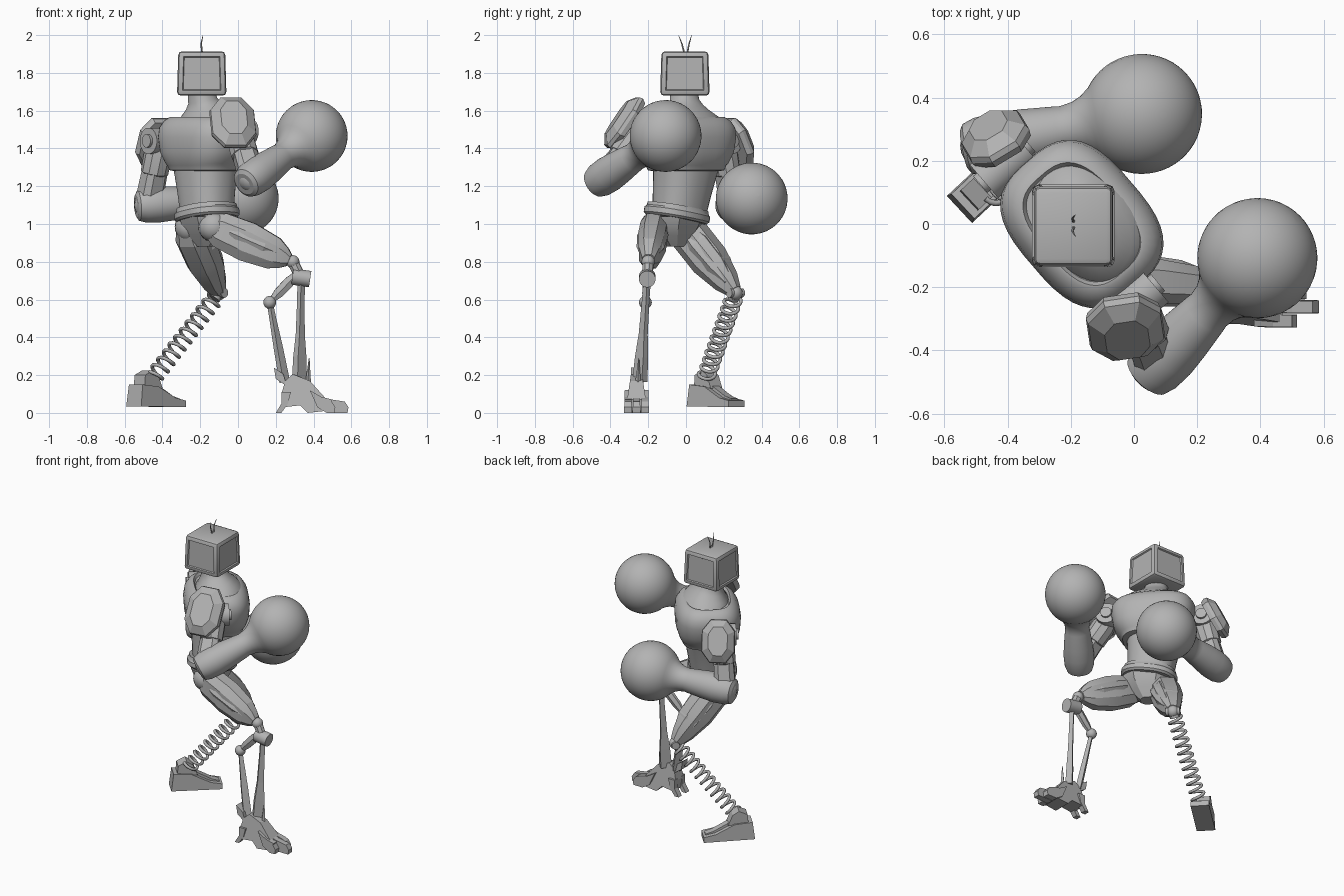
import bpy, bmesh, math
from mathutils import Vector as V

cube = bpy.data.objects.get("Cube")
if cube:
    bpy.data.objects.remove(cube, do_unlink=True)

grey = bpy.data.materials.new("plain_grey")
grey.use_nodes = True
GREY = (0.45, 0.45, 0.45, 1)
grey.diffuse_color = GREY
grey.node_tree.nodes["Principled BSDF"].inputs["Base Color"].default_value = GREY

UP = V((0, 0, 1))
FWD = V((0.76, 0.65, 0))      # direction the twisted chest faces
SIDE = V((0.65, -0.76, 0))    # towards the leading arm


def finish(name, bm, angle=30):
    bmesh.ops.recalc_face_normals(bm, faces=bm.faces)
    me = bpy.data.meshes.new(name)
    bm.to_mesh(me)
    bm.free()
    ob = bpy.data.objects.new(name, me)
    bpy.context.collection.objects.link(ob)
    me.materials.append(grey)
    bpy.ops.object.select_all(action='DESELECT')
    ob.select_set(True)
    bpy.context.view_layer.objects.active = ob
    if angle:
        bpy.ops.object.shade_smooth_by_angle(angle=math.radians(angle))


def loft(name, start, end, rings, n=24, hint=UP, power=2, angle=30):
    """Closed skin along start-end; rings are (distance, half size along hint, half size across)."""
    start = V(start)
    w = (V(end) - start).normalized()
    u = (hint - w * hint.dot(w)).normalized()
    v = w.cross(u)
    bm = bmesh.new()
    loops = []
    for ring in rings:
        d, a, b = ring[0], ring[1], ring[-1]
        loop = []
        for i in range(n):
            t = math.tau * (i + 0.5) / n
            c, s = math.cos(t), math.sin(t)
            x = math.copysign(abs(c) ** (2 / power), c) * a
            y = math.copysign(abs(s) ** (2 / power), s) * b
            loop.append(bm.verts.new(start + w * d + u * x + v * y))
        loops.append(loop)
    for p, q in zip(loops, loops[1:]):
        for i in range(n):
            j = (i + 1) % n
            bm.faces.new((p[i], p[j], q[j], q[i]))
    bm.faces.new(loops[0])
    bm.faces.new(loops[-1])
    finish(name, bm, angle)


def rod(name, start, end, r, r2=None, n=20, hint=UP):
    d = (V(end) - V(start)).length
    loft(name, start, end, [(0, r), (d, r2 or r)], n, hint)


def ball(name, centre, r):
    bm = bmesh.new()
    bmesh.ops.create_uvsphere(bm, u_segments=20, v_segments=12, radius=r)
    bmesh.ops.translate(bm, verts=bm.verts, vec=centre)
    finish(name, bm)


def prism(name, profile, origin, heading, half, pinch=0.0):
    """Side profile (forward, height) given width across the heading, narrower with height."""
    f = V((math.cos(heading), math.sin(heading), 0))
    s = V((-f.y, f.x, 0))
    bm = bmesh.new()
    sides = []
    for sign in (-1, 1):
        sides.append([bm.verts.new(V(origin) + f * a + UP * z + s * sign * half * (1 - pinch * z / 0.2))
                      for a, z in profile])
    n = len(profile)
    for loop in sides:
        bm.faces.new(loop)
    for i in range(n):
        j = (i + 1) % n
        bm.faces.new((sides[0][i], sides[0][j], sides[1][j], sides[1][i]))
    finish(name, bm, 0)


# Head: tapered box with chamfered edges and shallow framed panels
bm = bmesh.new()
bmesh.ops.create_cube(bm, size=1)
for vert in bm.verts:
    k = 0.248 if vert.co.z > 0 else 0.262
    vert.co = V((vert.co.x * k - 0.192, vert.co.y * k - 0.006, 1.797 + vert.co.z * 0.235))
bmesh.ops.bevel(bm, geom=bm.edges[:], offset=0.02, segments=2, profile=0.5, affect='EDGES')
walls = [f for f in bm.faces if f.calc_area() > 0.03 and abs(f.normal.z) < 0.5]
for thick, depth in ((0.012, 0.0), (0.006, -0.008)):
    bmesh.ops.inset_individual(bm, faces=walls, thickness=thick, depth=depth)
finish("head", bm)
for name, y in (("antenna_a", -0.04), ("antenna_b", 0.03)):
    rod(name + "_base", (-0.19, y * 0.2, 1.9), (-0.195, y * 0.55, 1.955), 0.005, 0.004, 6, FWD)
    rod(name + "_tip", (-0.195, y * 0.55, 1.955), (-0.185, y, 2.0), 0.004, 0.001, 6, FWD)

# Neck and torso
loft("neck", (-0.162, 0.0, 1.53), (-0.2, -0.012, 1.72),
     [(0, .21, .155), (.035, .19, .135), (.065, .14, .11), (.095, .1, .09), (.125, .078, .074),
      (.19, .068, .066)], 32, SIDE, 2.2)
loft("chest", (-0.165, 0.0, 1.28), (-0.165, 0.0, 1.6),
     [(0, .17, .145), (.005, .195, .165), (.03, .205, .175), (.04, .215, .182), (.1, .25, .2),
      (.18, .265, .205), (.23, .262, .197), (.265, .24, .175), (.285, .212, .15), (.287, .2, .14),
      (.27, .19, .13)], 40, SIDE, 2.9)
loft("abdomen", (-0.165, -0.035, 1.07), (-0.172, 0.0, 1.32),
     [(0, .145, .13), (.1, .155, .14), (.2, .17, .15), (.25, .18, .155)], 32, SIDE, 2.3)
loft("belt", (-0.163, -0.052, 1.025), (-0.168, -0.04, 1.1),
     [(0, .165, .145), (.012, .178, .156), (.04, .178, .156), (.05, .168, .148), (.068, .165, .145)],
     32, SIDE, 2.3)
loft("pelvis", (-0.165, -0.06, 1.04), (-0.165, -0.06, 0.88),
     [(0, .16, .14), (.05, .15, .12), (.1, .11, .09), (.16, .05, .05)], 8, SIDE, 2.5)

# Arms: shoulder, upper arm, elbow, and forearm swelling into a round glove
arms = (("right", (0.0, -0.25, 1.49), (0.075, -0.445, 1.24), (0.39, -0.108, 1.466),
         (-0.025, -0.34, 1.545), (0.12, -0.8, 0.55), 1.05),
        ("left", (-0.41, 0.19, 1.44), (-0.475, 0.248, 1.1), (0.025, 0.348, 1.135),
         (-0.445, 0.285, 1.44), (-0.45, 0.75, 0.4), 0.92))
for side, shoulder, elbow, fist, guard, out, size in arms:
    sh, el, fi, gd, out = V(shoulder), V(elbow), V(fist), V(guard), V(out).normalized()
    rod(side + "_shoulder_joint", sh - FWD * 0.085, sh + FWD * 0.085, 0.07)
    rod(side + "_shoulder_hub", sh - FWD * 0.1, sh + FWD * 0.1, 0.035)
    mid = sh.lerp(el, 0.5)
    half = (mid - sh).length
    loft(side + "_upper_arm", sh, el, [(0, .06), (.06, .075), (half, .07, .075), (half + .01, .055)],
         10, out)
    loft(side + "_arm_strut", mid, el, [(0, .06, .065), (half, .065, .07)], 8, out, 3, 0)
    ball(side + "_elbow", el, 0.075)
    loft(side + "_shoulder_guard", gd - out * 0.045, gd + out * 0.05,
         [(0, .145 * size, .115 * size), (.025, .16 * size, .122 * size),
          (.045, .155 * size, .117 * size), (.08, .105 * size, .07 * size)], 8, UP, 2.4, 15)
    axis = (fi - el).normalized()
    tail = el - axis * 0.065
    D = (fi - tail).length
    rings = [(0, .06), (.012, .08), (.05, .092), (.12, .096), (.2, .09), (D - .27, .078), (D - .25, .075),
             (D - .21, .081), (D - .18, .094)]
    for i in range(22):
        a = math.radians(143 - 142.5 * i / 21)
        rings.append((D + 0.19 * math.cos(a), 0.19 * math.sin(a)))
    loft(side + "_forearm_and_glove", tail, fi, rings, 40)

# Leading leg: armoured thigh, linkage shin, clawed foot
hip, knee = V((-0.13, -0.165, 0.985)), V((0.29, -0.2, 0.8))
ball("right_hip", hip, 0.08)
loft("right_thigh", hip, knee,
     [(-.03, .06, .055), (.04, .1, .075), (.2, .112, .076), (.35, .092, .062), (.41, .06, .045),
      (.44, .035, .035)], 8, UP, 2.6, 15)
loft("right_thigh_plate", hip + V((0, 0, .012)), knee + V((0, 0, .012)),
     [(.1, .06, .077), (.14, .08, .083), (.3, .075, .074), (.37, .03, .055)], 6, UP, 2.4, 15)
ball("right_knee_ball", knee, 0.035)
rod("right_knee_link", knee, (0.33, -0.205, 0.72), 0.03, n=8)
rod("right_knee_barrel", (0.288, -0.205, 0.722), (0.382, -0.205, 0.708), 0.044)
joint = V((0.168, -0.215, 0.585))
loft("right_shin_blade", (0.335, -0.205, 0.715), (0.325, -0.245, 0.16),
     [(0, .02, .02), (.12, .022, .018), (.3, .028, .02), (.42, .044, .026), (.55, .05, .03)],
     4, V((1, 1, 0)), 2, 0)
loft("right_rear_link_upper", (0.31, -0.205, 0.735), joint,
     [(0, .02), (.06, .032, .022), (.14, .03, .02), (.2, .015)], 6, UP, 2, 15)
ball("right_rear_joint", joint, 0.034)
loft("right_rear_link_lower", joint, (0.25, -0.25, 0.15),
     [(0, .016), (.08, .02, .016), (.25, .03, .02), (.43, .035, .022)], 4, V((1, 1, 0)), 2, 0)
loft("right_ankle_spike", (0.37, -0.255, 0.13), (0.377, -0.25, 0.29), [(0, .02), (.06, .012), (.16, .002)],
     4, FWD, 2, 0)
base = (0, -0.262, 0)
prism("right_foot_body", [(.24, .03), (.23, .1), (.25, .17), (.29, .205), (.38, .17), (.47, .07),
                          (.46, .01), (.37, .0), (.33, .04)], base, 0, 0.06, 0.5)
prism("right_heel_spur", [(.19, .24), (.24, .205), (.26, .14), (.2, .18)], base, 0, 0.03)
for i, (off, tip) in enumerate(((-0.045, -0.05), (0, 0.02), (0.045, -0.02))):
    y = base[1] + off
    prism("right_toe_%d" % i, [(.38, .12), (.44, .085), (.5, .07), (.545 + tip, .06), (.565 + tip, .03),
                               (.56 + tip, 0), (.47, 0), (.42, .03)], (0, y, 0), 0, 0.021, 0.3)
for off in (-0.04, 0.04):
    prism("right_heel_claw", [(.23, .11), (.28, .11), (.265, .05), (.23, 0), (.2, 0), (.23, .05)],
          (0, base[1] + off, 0), 0, 0.018)

# Trailing leg: armoured thigh, coil spring shin, block foot
hip, knee, ankle = V((-0.255, -0.015, 0.985)), V((-0.1, 0.262, 0.635)), V((-0.445, 0.105, 0.19))
ball("left_hip", hip, 0.08)
loft("left_thigh", hip, knee,
     [(-.02, .07, .065), (.06, .1, .095), (.24, .1, .092), (.39, .07, .062), (.46, .04)], 8, UP, 2.6, 15)
loft("left_thigh_plate", hip + V((.01, .005, .01)), knee + V((.01, .005, .01)),
     [(.1, .07, .09), (.15, .085, .1), (.3, .08, .086), (.41, .04, .05)], 6, UP, 2.4, 15)
ball("left_knee_ball", knee, 0.038)
rod("left_knee_pin", knee - SIDE * 0.045, knee + SIDE * 0.045, 0.025)
rod("left_spring_seat", knee, knee.lerp(ankle, 0.07), 0.03)

w = (ankle - knee).normalized()
u = w.orthogonal().normalized()
v = w.cross(u)
turns, steps = 11, 16
curve = bpy.data.curves.new("left_spring", 'CURVE')
curve.dimensions = '3D'
curve.bevel_depth = 0.0095
curve.bevel_resolution = 2
curve.use_fill_caps = True
spline = curve.splines.new('POLY')
spline.points.add(turns * steps)
for i, p in enumerate(spline.points):
    t = math.tau * i / steps
    co = knee.lerp(ankle, 0.05 + 0.95 * i / (turns * steps)) + (u * math.cos(t) + v * math.sin(t)) * 0.043
    p.co = (*co, 1)
curve.materials.append(grey)
bpy.context.collection.objects.link(bpy.data.objects.new("left_spring", curve))

heading = math.radians(43)
base = (-0.435, 0.155, 0)
prism("left_foot", [(-.16, .035), (-.145, .15), (-.03, .14), (.09, .08), (.165, .065), (.165, .03)],
      base, heading, 0.06, 0.15)
prism("left_ankle_block", [(-.12, .14), (-.115, .2), (-.06, .225), (-.02, .2), (.01, .13)],
      base, heading, 0.042)
prism("left_foot_ridge", [(-.02, .13), (-.02, .155), (.1, .09), (.15, .075), (.15, .05)],
      base, heading, 0.025)
